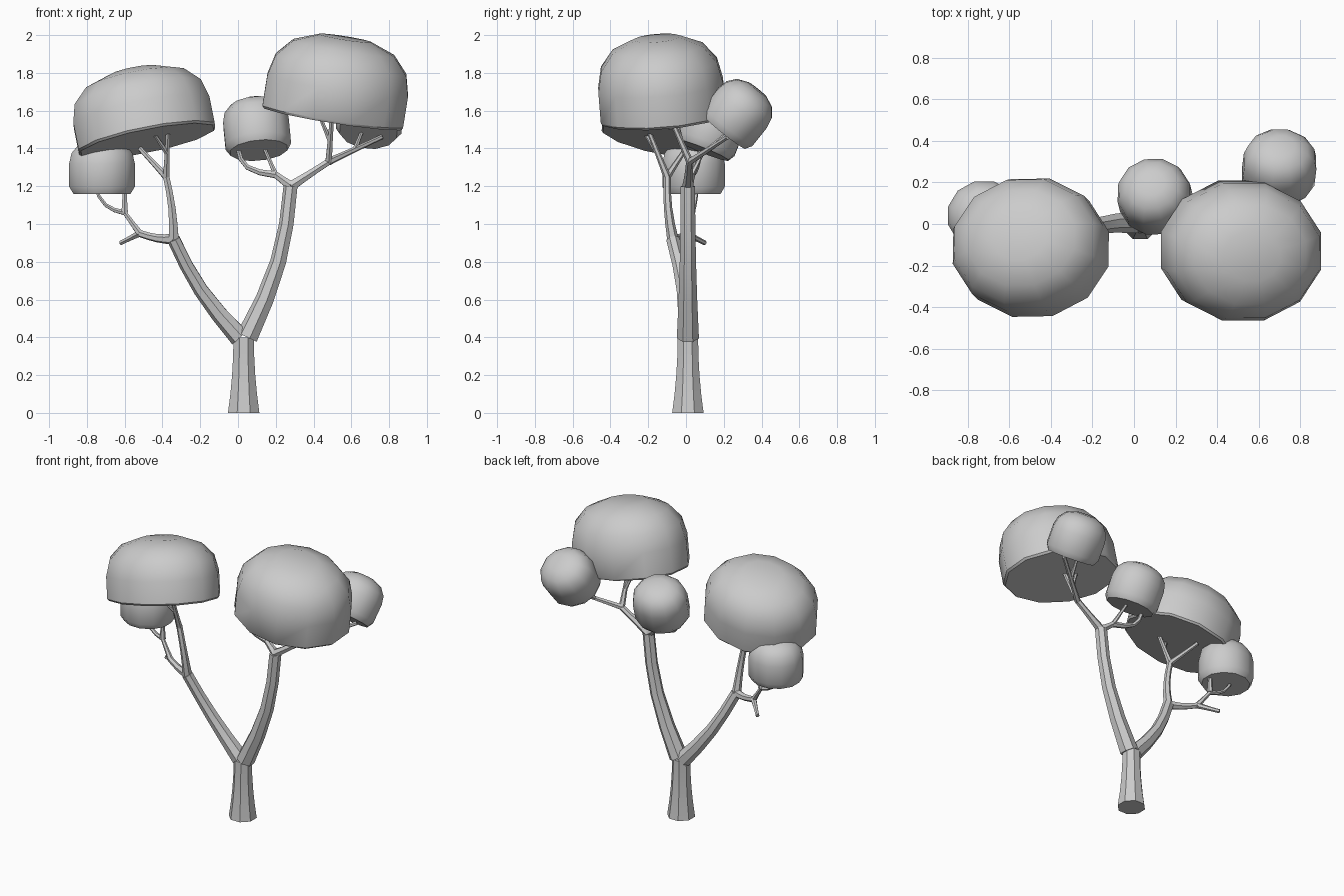
import bpy, bmesh, math
from mathutils import Vector

cube = bpy.data.objects.get("Cube")
if cube:
    bpy.data.objects.remove(cube)

grey = bpy.data.materials.new("plain grey")
grey.use_nodes = True
tone = (.6, .6, .6, 1)
grey.diffuse_color = tone
grey.node_tree.nodes["Principled BSDF"].inputs["Base Color"].default_value = tone


def add_ring(bm, centre, axis, radius, sides, depth=1):
    """Polygon of vertices around a centre, square to an axis."""
    turn = Vector((0, 0, 1)).rotation_difference(axis)
    ring = []
    for side in range(sides):
        angle = math.tau * (side + .5) / sides
        spoke = Vector((math.cos(angle), depth * math.sin(angle), 0)) * radius
        ring.append(bm.verts.new(centre + turn @ spoke))
    return ring


def skin_rings(bm, rings, name, sharp_angle):
    """Join matching rings, cap both ends and make the object."""
    for lower, upper in zip(rings, rings[1:]):
        for i in range(len(lower)):
            bm.faces.new((lower[i - 1], lower[i], upper[i], upper[i - 1]))
    bm.faces.new(rings[0])
    bm.faces.new(rings[-1])
    bmesh.ops.recalc_face_normals(bm, faces=bm.faces)
    mesh = bpy.data.meshes.new(name)
    bm.to_mesh(mesh)
    bm.free()
    mesh.materials.append(grey)
    for face in mesh.polygons:
        face.use_smooth = True
    mesh.set_sharp_from_angle(angle=math.radians(sharp_angle))
    obj = bpy.data.objects.new(name, mesh)
    bpy.context.collection.objects.link(obj)


def grow(name, start, end, radius, bow=Vector(), sides=6, steps=4):
    """Tapering limb between two points, bowed sideways at its middle."""
    bm = bmesh.new()
    rings = []
    for step in range(steps + 1):
        t = step / steps
        centre = start.lerp(end, t) + bow * math.sin(math.pi * t)
        axis = end - start + bow * math.pi * math.cos(math.pi * t)
        taper = .65 + .35 * (1 - t) ** 2
        rings.append(add_ring(bm, centre, axis, radius * taper, sides))
    skin_rings(bm, rings, name, sharp_angle=42)


def canopy(name, base, axis, radius, height, rim, wall, depth):
    """Leaning dome: flat base, bevelled rim, upright wall, rounded crown."""
    profile = [(rim, 0), (1, 1 - rim)]
    for step in range(4):
        angle = math.radians(25 * step)
        profile.append((math.cos(angle) ** .75, wall + (1 - wall) * math.sin(angle)))
    lean = Vector(axis).normalized()
    bm = bmesh.new()
    rings = []
    for width, level in profile:
        centre = Vector(base) + lean * height * level
        rings.append(add_ring(bm, centre, lean, radius * width, 12, depth))
    skin_rings(bm, rings, name, sharp_angle=37)


# Places where the wood divides
ground = Vector((.03, .01, 0))
crotch = Vector((.03, .01, .4))
split = Vector((.02, 0, 0))
right_elbow = Vector((-.34, -.07, .92))
right_fork = Vector((-.38, -.1, 1.25))
right_low_fork = Vector((-.52, 0, .95))
right_outer_fork = Vector((-.6, .03, 1.06))
left_fork = Vector((.28, .01, 1.2))
left_outer_fork = Vector((.48, .02, 1.33))
middle_fork = Vector((.2, .03, 1.26))

# Trunk, main limbs and the branches between forks
grow("trunk", ground, crotch, radius=.09, sides=8)
grow("right_limb", crotch - split, right_elbow, radius=.055, sides=7,
     bow=Vector((-.03, .02, -.01)))
grow("right_branch", right_elbow, right_fork, radius=.03,
     bow=Vector((.01, -.01, 0)))
grow("right_side_branch", right_elbow, right_low_fork, radius=.03,
     bow=Vector((0, 0, -.01)))
grow("right_outer_branch", right_low_fork, right_outer_fork, radius=.02)
grow("left_limb", crotch + split, left_fork, radius=.06, sides=7,
     bow=Vector((.05, 0, 0)))
grow("left_branch", left_fork, left_outer_fork, radius=.03)
grow("middle_branch", left_fork, middle_fork, radius=.03)

# Right twigs
right_tip = Vector((-.37, -.2, 1.5))
grow("right_upper_branch", right_fork, right_tip, radius=.02)
grow("right_upper_twig", right_fork.lerp(right_tip, .5),
     Vector((-.46, -.23, 1.5)), radius=.015)
grow("right_rear_twig", right_fork, Vector((-.52, 0, 1.4)), radius=.02)
grow("right_side_stub", right_low_fork, Vector((-.62, .1, .9)), radius=.02)
grow("right_outer_inner_twig", right_outer_fork,
     Vector((-.6, .03, 1.2)), radius=.02)
grow("right_outer_twig", right_outer_fork, Vector((-.76, .06, 1.2)),
     radius=.015, bow=Vector((-.02, 0, -.03)))

# Left twigs
left_tip = Vector((.5, -.1, 1.6))
rear_tip = Vector((.76, .22, 1.46))
grow("left_upper_branch", left_outer_fork, left_tip, radius=.02)
grow("left_upper_twig", left_outer_fork.lerp(left_tip, .4),
     Vector((.42, -.06, 1.6)), radius=.015)
grow("left_rear_branch", left_outer_fork, rear_tip, radius=.02)
grow("left_rear_twig", left_outer_fork.lerp(rear_tip, .5),
     Vector((.66, .24, 1.5)), radius=.015)

# Middle twigs
grow("middle_long_twig", middle_fork, Vector((0, .08, 1.4)),
     radius=.02, bow=Vector((-.05, 0, -.03)))
grow("middle_short_twig", middle_fork, Vector((.14, .1, 1.4)), radius=.015)

# Large foliage
large = dict(rim=.97, wall=.4, depth=.88)
canopy("left_large_canopy", base=(.5, -.12, 1.56), axis=(.16, -.08, 1),
       radius=.39, height=.44, **large)
canopy("right_large_canopy", base=(-.48, -.13, 1.44), axis=(-.2, .2, 1),
       radius=.38, height=.39, **large)

# Small foliage
small = dict(radius=.18, height=.29, rim=.87, wall=.55, depth=.95)
canopy("right_small_canopy", base=(-.72, .04, 1.16), axis=(0, 0, 1), **small)
canopy("middle_small_canopy", base=(.11, .09, 1.39), axis=(-.1, .4, 1), **small)
canopy("left_small_canopy", base=(.69, .2, 1.49), axis=(.1, .8, 1), **small)
